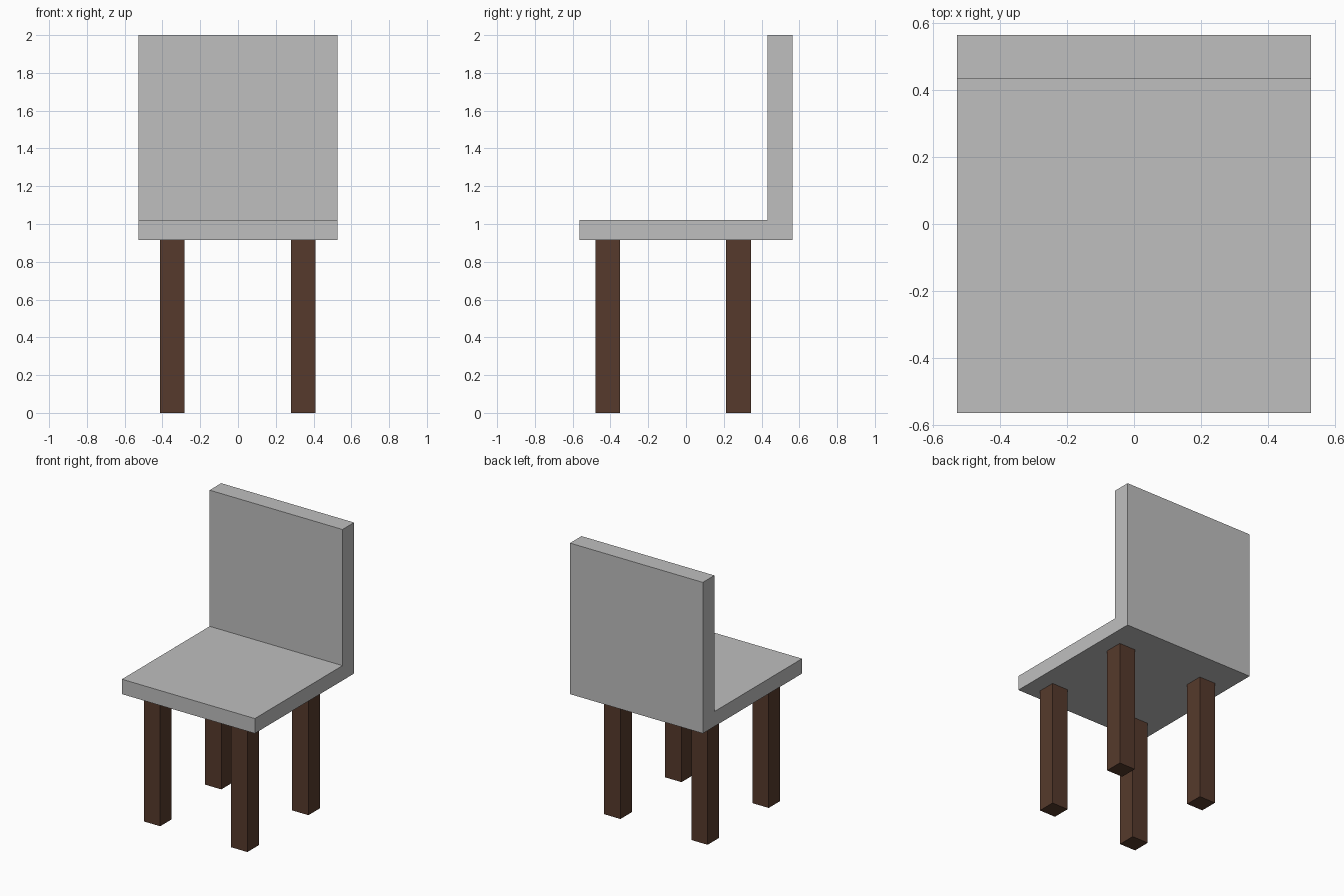
import bpy
import bmesh

if "Cube" in bpy.data.objects:
    bpy.data.objects.remove(bpy.data.objects["Cube"])


def material(name, rgb):
    mat = bpy.data.materials.new(name)
    mat.diffuse_color = (*rgb, 1.0)
    mat.use_nodes = True
    mat.node_tree.nodes["Principled BSDF"].inputs["Base Color"].default_value = mat.diffuse_color
    return mat


GREY = material("light_grey", (0.52, 0.52, 0.52))
BROWN = material("dark_brown_wood", (0.093, 0.042, 0.025))


def extrude_x(name, profile, x0, x1, mat):
    """Extrude a closed (y, z) profile from x0 to x1."""
    bm = bmesh.new()
    face = bm.faces.new([bm.verts.new((x0, y, z)) for y, z in profile])
    ext = bmesh.ops.extrude_face_region(bm, geom=[face])
    moved = [v for v in ext["geom"] if isinstance(v, bmesh.types.BMVert)]
    bmesh.ops.translate(bm, verts=moved, vec=(x1 - x0, 0, 0))
    bmesh.ops.recalc_face_normals(bm, faces=bm.faces)
    mesh = bpy.data.meshes.new(name)
    bm.to_mesh(mesh)
    bm.free()
    mesh.materials.append(mat)
    obj = bpy.data.objects.new(name, mesh)
    bpy.context.collection.objects.link(obj)
    return obj


SEAT_BOTTOM, SEAT_TOP = 0.915, 1.022
FRONT, REAR, BACKREST_FRONT = -0.563, 0.563, 0.432

# Seat and backrest as one L-shaped slab
extrude_x("seat_and_backrest",
          [(FRONT, SEAT_BOTTOM), (REAR, SEAT_BOTTOM), (REAR, 2.0),
           (BACKREST_FRONT, 2.0), (BACKREST_FRONT, SEAT_TOP), (FRONT, SEAT_TOP)],
          -0.528, 0.528, GREY)

# Four square legs
LEG = 0.13
for row, y in (("front", -0.48), ("rear", 0.213)):
    for side, x in (("left", -0.412), ("right", 0.281)):
        extrude_x(f"{row}_{side}_leg",
                  [(y, 0), (y + LEG, 0), (y + LEG, SEAT_BOTTOM), (y, SEAT_BOTTOM)],
                  x, x + LEG, BROWN)
